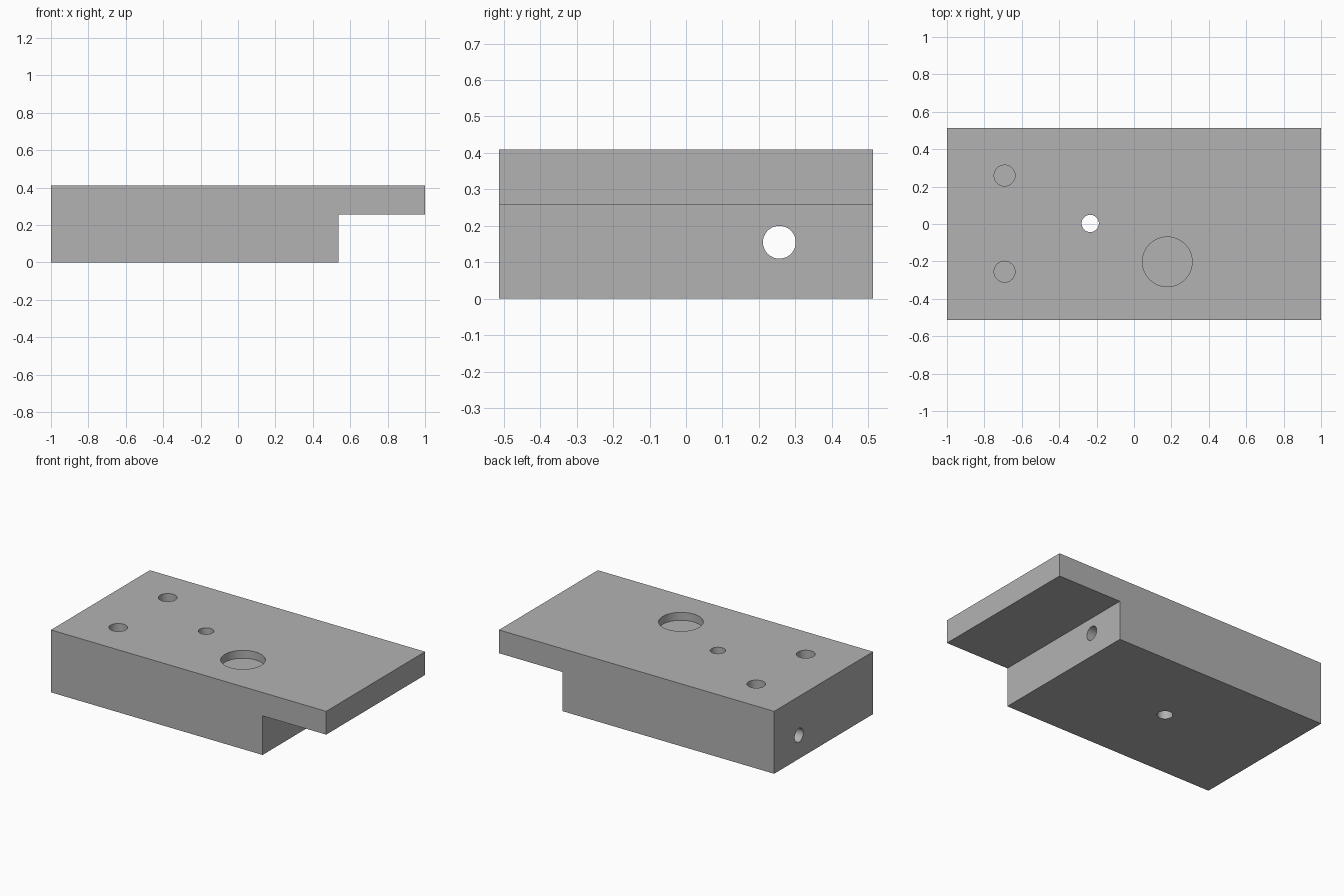
import bpy, bmesh, math
from mathutils import Matrix

cube = bpy.data.objects.get("Cube")
if cube:
    bpy.data.objects.remove(cube, do_unlink=True)

WIDTH, TOP = 1.026, 0.41

grey = bpy.data.materials.new("mid_grey")
grey.use_nodes = True
grey.diffuse_color = (0.448, 0.448, 0.448, 1)
grey.node_tree.nodes["Principled BSDF"].inputs["Base Color"].default_value = grey.diffuse_color


def make_object(name, bm):
    bmesh.ops.recalc_face_normals(bm, faces=bm.faces)
    mesh = bpy.data.meshes.new(name)
    bm.to_mesh(mesh)
    bm.free()
    mesh.materials.append(grey)
    obj = bpy.data.objects.new(name, mesh)
    bpy.context.collection.objects.link(obj)
    return obj


# Stepped block: side profile extruded across its width
profile = [(-1, 0), (0.538, 0), (0.538, 0.257), (1, 0.257), (1, TOP), (-1, TOP)]
bm = bmesh.new()
face = bm.faces.new([bm.verts.new((x, -WIDTH / 2, z)) for x, z in profile])
extruded = bmesh.ops.extrude_face_region(bm, geom=[face])["geom"]
bmesh.ops.translate(bm, vec=(0, WIDTH, 0),
                    verts=[v for v in extruded if isinstance(v, bmesh.types.BMVert)])
block = make_object("stepped_block", bm)
bpy.context.view_layer.objects.active = block
block.select_set(True)


def drill(name, centre, radius, depth, sideways=False):
    """Cut a round hole centred on the given point."""
    turn = Matrix.Rotation(math.pi / 2 if sideways else 0, 4, "Y")
    bm = bmesh.new()
    bmesh.ops.create_cone(bm, cap_ends=True, segments=48, radius1=radius, radius2=radius,
                          depth=depth, matrix=Matrix.Translation(centre) @ turn)
    cutter = make_object(name, bm)
    cutter.hide_render = True
    mod = block.modifiers.new(name, "BOOLEAN")
    mod.operation = "DIFFERENCE"
    mod.solver = "EXACT"
    mod.object = cutter
    bpy.ops.object.modifier_apply(modifier=mod.name)
    bpy.data.objects.remove(cutter, do_unlink=True)


# Shallow round pocket, its floor just below the top
drill("pocket_cutter", (0.178, -0.202, TOP), 0.133, 0.104)
# Pair of blind holes
for y in (-0.255, 0.259):
    drill("blind_hole_cutter", (-0.692, y, TOP), 0.056, 0.4)
# Vertical through hole
drill("vertical_hole_cutter", (-0.234, 0.003, TOP / 2), 0.046, 1)
# Lengthwise through hole, kept below the overhanging ledge
drill("lengthwise_hole_cutter", (-0.2, 0.256, 0.155), 0.045, 2, sideways=True)

bpy.ops.object.shade_smooth_by_angle(angle=math.radians(30))
